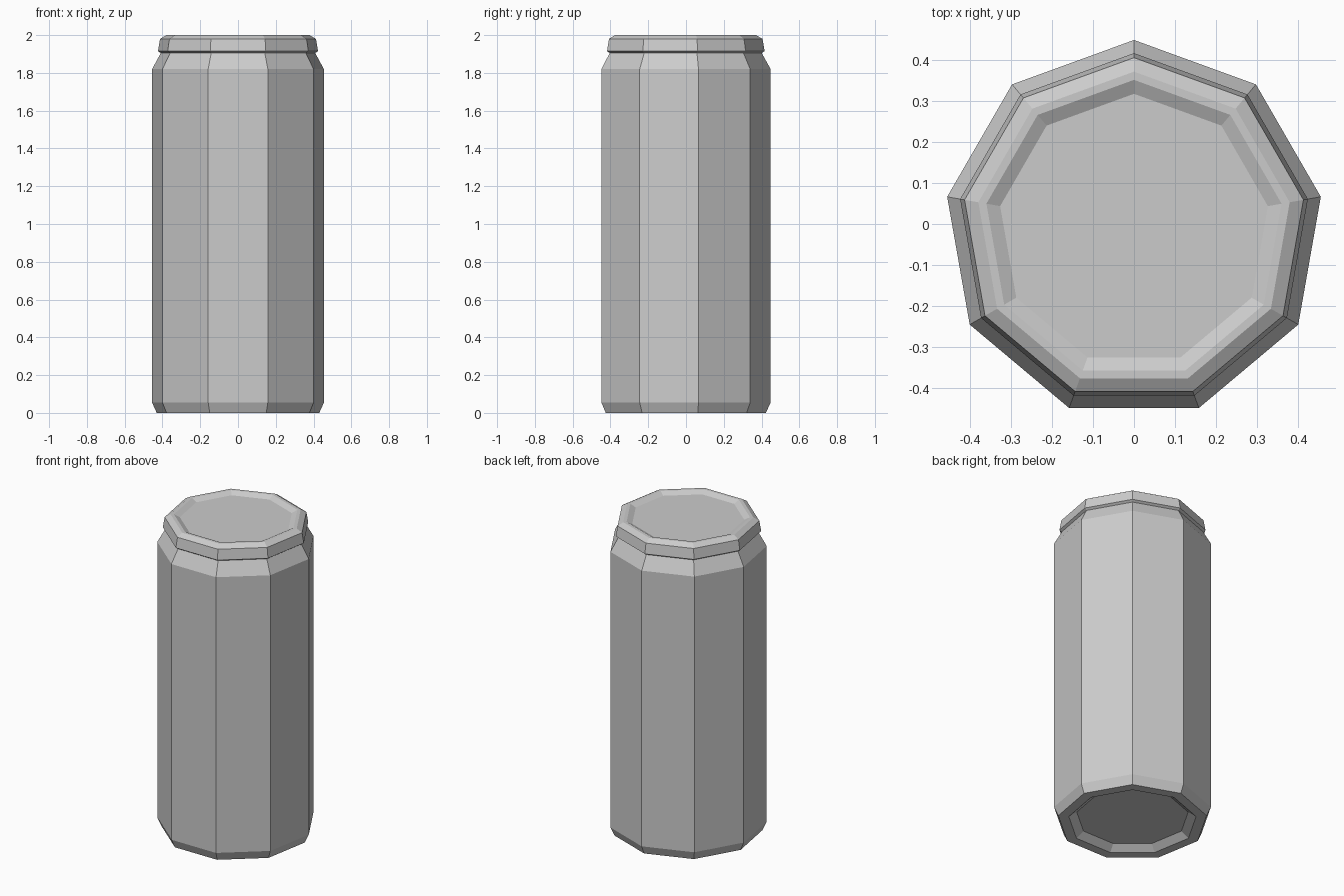
import bpy, bmesh, math

if "Cube" in bpy.data.objects:
    bpy.data.objects.remove(bpy.data.objects["Cube"])

SIDES = 9
R = 0.462
SHIFT = -R * (1 - math.cos(math.pi / SIDES)) / 2  # centres the odd-sided outline in y

# (radius, height) from the recessed base, up the body, to the sunken lid
profile = [
    (0.328, 0.035), (0.375, 0.0), (0.437, 0.0),      # concave base and foot ring
    (R, 0.055), (R, 1.82),                           # straight body
    (0.415, 1.905), (0.430, 1.915),                  # neck and lip underside
    (0.419, 1.98), (0.385, 2.0), (0.365, 2.0),       # rim
    (0.331, 1.983),                                  # lid edge
]


def lathe(name, points):
    bm = bmesh.new()
    rings = []
    for r, z in points:
        ring = []
        for i in range(SIDES):
            a = math.pi / 2 + 2 * math.pi * i / SIDES
            ring.append(bm.verts.new((r * math.cos(a), r * math.sin(a) + SHIFT, z)))
        rings.append(ring)
    for low, high in zip(rings, rings[1:]):
        for i in range(SIDES):
            j = (i + 1) % SIDES
            bm.faces.new((low[i], low[j], high[j], high[i]))
    bm.faces.new(rings[0][::-1])
    bm.faces.new(rings[-1])
    bmesh.ops.recalc_face_normals(bm, faces=bm.faces)
    mesh = bpy.data.meshes.new(name)
    bm.to_mesh(mesh)
    bm.free()
    obj = bpy.data.objects.new(name, mesh)
    bpy.context.collection.objects.link(obj)
    return obj


# Nine-sided drink can
lathe("drink_can", profile)
